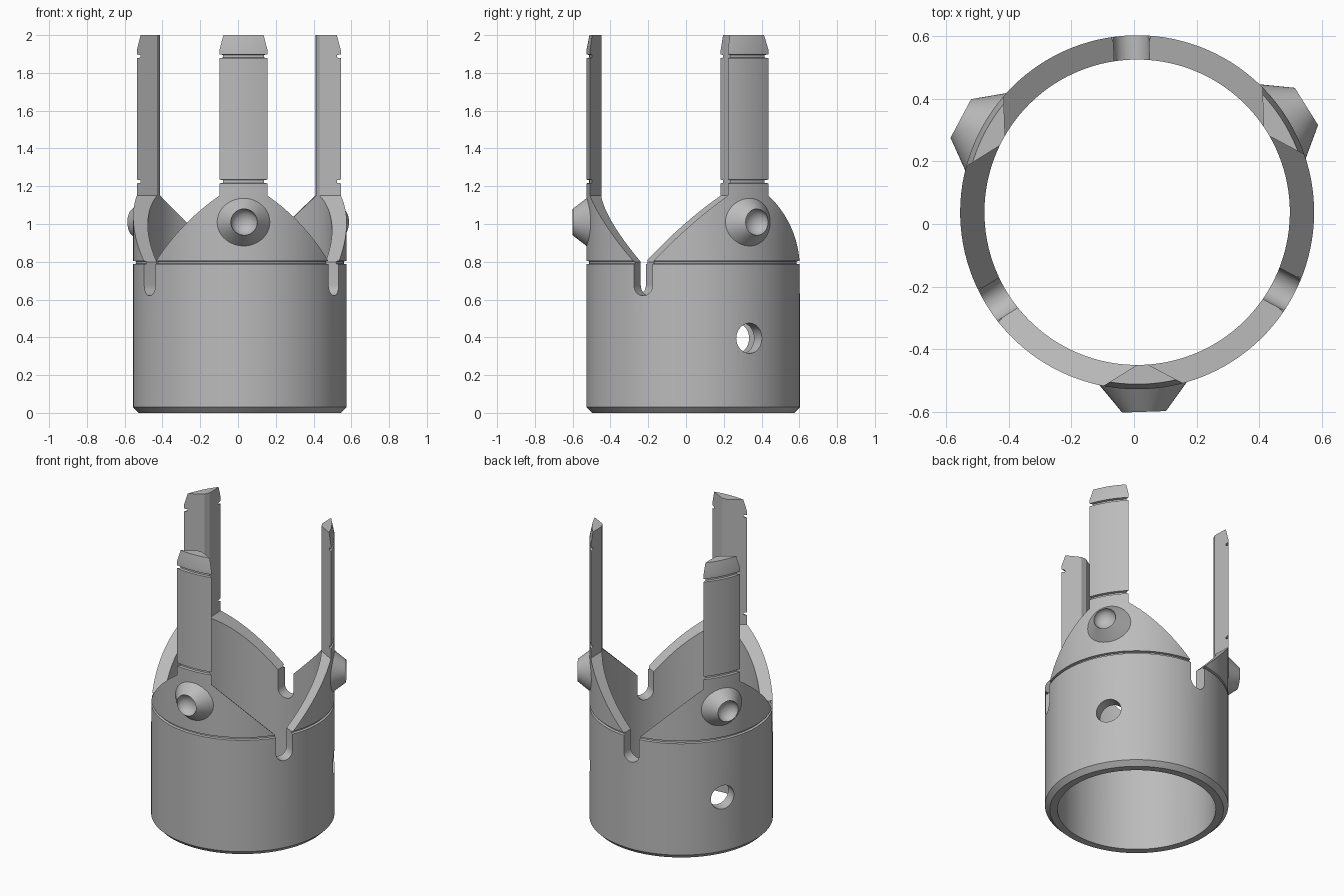
import bpy, bmesh, math
from mathutils import Matrix, Vector

cube = bpy.data.objects.get("Cube")
if cube:
    bpy.data.objects.remove(cube, do_unlink=True)

TURN = math.radians(2)
PLACE = Matrix.Translation((0.01, 0.0375, 0)) @ Matrix.Rotation(TURN, 4, 'Z')
OUTER, INNER = 0.565, 0.4875
PRONGS = [-90, 30, 150]
SLOTS = [-30, 90, 210]

metal = bpy.data.materials.new("plain grey")
metal.use_nodes = True
grey = (0.5, 0.5, 0.5, 1)
metal.diffuse_color = grey
metal.node_tree.nodes["Principled BSDF"].inputs["Base Color"].default_value = grey


def make(name, bm, matrix):
    bmesh.ops.recalc_face_normals(bm, faces=bm.faces)
    mesh = bpy.data.meshes.new(name)
    bm.to_mesh(mesh)
    bm.free()
    mesh.transform(matrix)
    mesh.materials.append(metal)
    obj = bpy.data.objects.new(name, mesh)
    bpy.context.collection.objects.link(obj)
    return obj


def lathe(name, profile, steps, matrix, closed):
    """Revolve (radius, height) points around z."""
    bm = bmesh.new()
    verts = [bm.verts.new((r, 0, z)) for r, z in profile]
    edges = [bm.edges.new(pair) for pair in zip(verts, verts[1:])]
    if closed:
        edges.append(bm.edges.new((verts[-1], verts[0])))
    bmesh.ops.spin(bm, geom=verts + edges, cent=(0, 0, 0), axis=(0, 0, 1),
                   angle=math.tau, steps=steps, use_merge=False)
    bmesh.ops.remove_doubles(bm, verts=bm.verts, dist=0.0002)
    return make(name, bm, matrix)


def radial(angle, z=0.0):
    """Local z points outward along the angle, local y points up."""
    a = math.radians(angle)
    out = Vector((math.cos(a), math.sin(a), 0))
    side = Vector((-math.sin(a), math.cos(a), 0))
    rot = Matrix((side, Vector((0, 0, 1)), out)).transposed().to_4x4()
    return Matrix.Translation((0, 0, z)) @ rot


def prism(name, outline, start, end, matrix):
    bm = bmesh.new()
    face = bm.faces.new([bm.verts.new((x, y, start)) for x, y in outline])
    new = bmesh.ops.extrude_face_region(bm, geom=[face])["geom"]
    bmesh.ops.translate(bm, vec=(0, 0, end - start),
                        verts=[v for v in new if isinstance(v, bmesh.types.BMVert)])
    return make(name, bm, matrix)


# Tube wall with bottom chamfer, rim groove, two prong grooves and tapered tip
groove = OUTER - 0.015
wall = [(INNER, 0), (OUTER - 0.03, 0), (OUTER, 0.03)]
for low, high in ((0.787, 0.805), (1.215, 1.235), (1.878, 1.898)):
    wall += [(OUTER, low), (groove, low + 0.003), (groove, high - 0.003), (OUTER, high)]
wall += [(OUTER, 1.92), (OUTER - 0.016, 2.0), (INNER, 2.0)]
body = lathe("tube_body", wall, 128, PLACE, True)

# Round-bottomed slot opening into a V, then straight prong sides
half = 0.0565
arc = [(half * math.cos(a), 0.677 + half * math.sin(a))
       for a in (math.pi + math.pi * i / 16 for i in range(17))]
outline = arc + [(half, 0.8), (0.413, 1.15), (0.413, 2.2),
                 (-0.413, 2.2), (-0.413, 1.15), (-half, 0.8)]
cutters = [prism("gap_cutter", outline, 0.1, 0.8, PLACE @ radial(a)) for a in SLOTS]

# Two round holes through the lower wall
ring = [(0.08 * math.cos(math.tau * i / 40), 0.08 * math.sin(math.tau * i / 40))
        for i in range(40)]
cutters += [prism("hole_cutter", ring, 0.3, 0.8, PLACE @ radial(a, 0.395))
            for a in PRONGS[1:]]

for cutter in cutters:
    cutter.hide_render = True
    mod = body.modifiers.new("cut", 'BOOLEAN')
    mod.operation = 'DIFFERENCE'
    mod.solver = 'EXACT'
    mod.object = cutter
bpy.context.view_layer.update()
graph = bpy.context.evaluated_depsgraph_get()
cut_mesh = bpy.data.meshes.new_from_object(body.evaluated_get(graph))
body.modifiers.clear()
body.data = cut_mesh
body.data.materials.clear()
body.data.materials.append(metal)
for cutter in cutters:
    bpy.data.objects.remove(cutter, do_unlink=True)

# Conical bosses with a dished centre
tip = 0.6375
dish = [(0.07 * math.cos(a), tip - 0.055 * math.sin(a))
        for a in (math.pi / 2 * i / 8 for i in range(9))]
boss_profile = [(0, 0.515), (0.14, 0.515), (0.14, 0.547)] + dish
parts = [body]
for name, angle in zip(("front_boss", "left_boss", "right_boss"), PRONGS):
    parts.append(lathe(name, boss_profile, 48, PLACE @ radial(angle, 1.01), False))

# Smooth curves, sharp machined edges
bpy.ops.object.select_all(action='DESELECT')
for obj in parts:
    obj.select_set(True)
bpy.context.view_layer.objects.active = body
bpy.ops.object.shade_smooth_by_angle(angle=math.radians(25))
